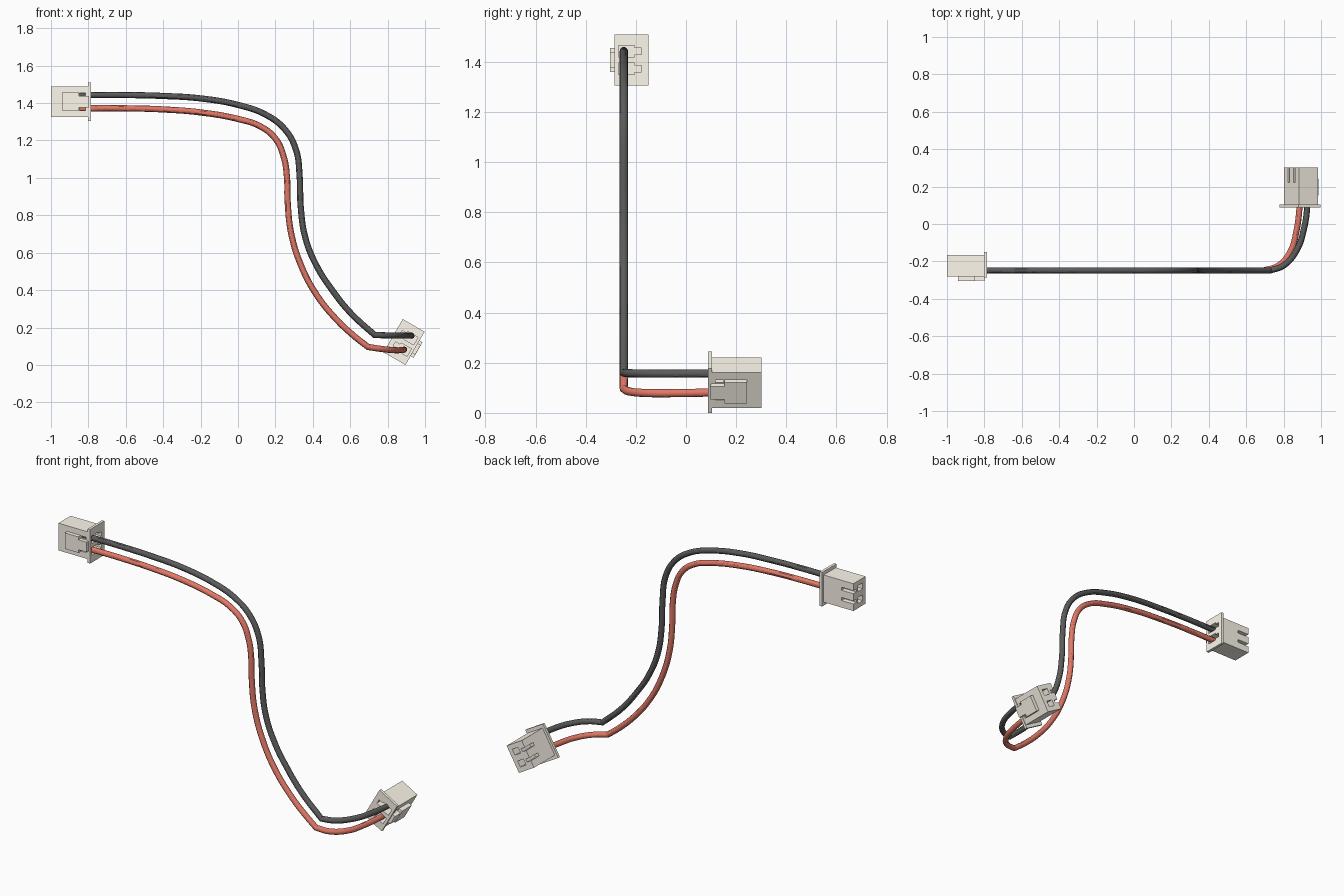
import bpy, bmesh
from math import sin, cos, pi
from mathutils import Vector, Matrix

if "Cube" in bpy.data.objects:
    bpy.data.objects.remove(bpy.data.objects["Cube"])


def material(name, col):
    m = bpy.data.materials.new(name)
    m.diffuse_color = (*col, 1)
    m.use_nodes = True
    m.node_tree.nodes["Principled BSDF"].inputs["Base Color"].default_value = m.diffuse_color
    return m


IVORY = material("ivory_plastic", (1.0, 0.95, 0.85))
BLACK = material("black_insulation", (0.105, 0.105, 0.108))
RED = material("red_insulation", (0.76, 0.19, 0.135))


def boxes(name, specs, mat, matrix):
    """One mesh made of boxes given as (x0, x1, y0, y1, z0, z1)."""
    bm = bmesh.new()
    for x0, x1, y0, y1, z0, z1 in specs:
        m = Matrix.Translation(((x0 + x1) / 2, (y0 + y1) / 2, (z0 + z1) / 2)) @ \
            Matrix.Diagonal((x1 - x0, y1 - y0, z1 - z0, 1))
        bmesh.ops.create_cube(bm, size=1, matrix=m)
    me = bpy.data.meshes.new(name)
    bm.to_mesh(me)
    bm.free()
    me.materials.append(mat)
    ob = bpy.data.objects.new(name, me)
    bpy.context.collection.objects.link(ob)
    ob.matrix_world = matrix
    return ob


def connector(name, origin, axis, side):
    # local x: flange to mating end, y: keyed side, z: row of contacts
    a, s = Vector(axis), Vector(side)
    mw = Matrix.Translation(origin) @ Matrix((a, s, a.cross(s))).transposed().to_4x4()
    solid = [(0, 0.016, -0.0675, 0.0675, -0.1025, 0.1025),      # flange
             (0.008, 0.214, -0.053, 0.063, -0.082, 0.082),      # body
             (0.065, 0.155, 0.055, 0.086, -0.048, 0.048),       # stepped key, wide part
             (0.010, 0.080, 0.057, 0.085, -0.030, 0.030)]       # stepped key, narrow part
    cuts = []
    for k in (-1, 1):
        def mz(x0, x1, y0, y1, z0, z1):
            lo, hi = sorted((k * z0, k * z1))
            return (x0, x1, y0, y1, lo, hi)
        cuts += [mz(-0.02, 0.13, -0.012, 0.052, 0.012, 0.058),   # wire cavity
                 mz(-0.021, 0.125, -0.040, 0.0, 0.022, 0.048),   # latch channel
                 mz(0.145, 0.24, -0.008, 0.036, 0.018, 0.054),   # pin hole
                 mz(0.135, 0.241, -0.08, -0.025, 0.022, 0.040),  # mating end slots
                 mz(0.030, 0.062, 0.045, 0.095, 0.032, 0.046)]   # terminal windows
    ob = boxes(name, solid, IVORY, mw)
    cut = boxes(name + "_cutter", cuts, IVORY, mw)
    cut.hide_render = True
    mod = ob.modifiers.new("cavities", "BOOLEAN")
    mod.object, mod.operation, mod.solver, mod.use_self = cut, "DIFFERENCE", "EXACT", True
    bpy.context.view_layer.objects.active = ob
    bpy.ops.object.modifier_apply(modifier=mod.name)
    bpy.data.objects.remove(cut)


connector("left_connector", (-0.786, -0.2175, 1.4075), (-1, 0, 0), (0, -1, 0))
connector("right_connector", (0.888, 0.088, 0.1225), (0, 1, 0), (cos(pi / 6), 0, -sin(pi / 6)))


def wire(name, mat, drop, turn):
    """drop: (x, z) points in the hanging plane; turn: (x, y, z) points after the bend."""
    pts = [(x, -0.248, z) for x, z in drop] + turn
    cu = bpy.data.curves.new(name, "CURVE")
    cu.dimensions = "3D"
    cu.bevel_depth, cu.bevel_resolution = 0.0165, 4
    cu.use_fill_caps, cu.resolution_u = True, 8
    sp = cu.splines.new("BEZIER")
    sp.bezier_points.add(len(pts) - 1)
    for i, (bp, p) in enumerate(zip(sp.bezier_points, pts)):
        bp.co = p
        h = "VECTOR" if i == len(drop) - 1 else "AUTO"
        bp.handle_left_type = bp.handle_right_type = h
    cu.materials.append(mat)
    ob = bpy.data.objects.new(name, cu)
    bpy.context.collection.objects.link(ob)
    bpy.ops.object.select_all(action="DESELECT")
    ob.select_set(True)
    bpy.context.view_layer.objects.active = ob
    bpy.ops.object.convert(target="MESH")
    bpy.ops.object.shade_smooth_by_angle()


wire("black_wire", BLACK,
     [(-0.86, 1.443), (-0.6, 1.443), (-0.4, 1.438), (-0.2, 1.425), (0, 1.39), (0.15, 1.337),
      (0.25, 1.26), (0.31, 1.15), (0.33, 1.0), (0.335, 0.85), (0.36, 0.68), (0.42, 0.53),
      (0.5, 0.405), (0.6, 0.28), (0.73, 0.16)],
     [(0.80, -0.222, 0.158), (0.87, -0.14, 0.157), (0.91, -0.02, 0.157),
      (0.926, 0.09, 0.157), (0.928, 0.16, 0.156)])
wire("red_wire", RED,
     [(-0.86, 1.372), (-0.6, 1.372), (-0.4, 1.366), (-0.2, 1.35), (0, 1.315), (0.12, 1.275),
      (0.2, 1.21), (0.245, 1.11), (0.262, 1.0), (0.265, 0.88), (0.285, 0.7), (0.34, 0.525),
      (0.42, 0.375), (0.52, 0.25), (0.62, 0.155), (0.695, 0.096)],
     [(0.77, -0.224, 0.085), (0.835, -0.15, 0.079), (0.87, -0.03, 0.079),
      (0.885, 0.09, 0.081), (0.888, 0.16, 0.082)])
